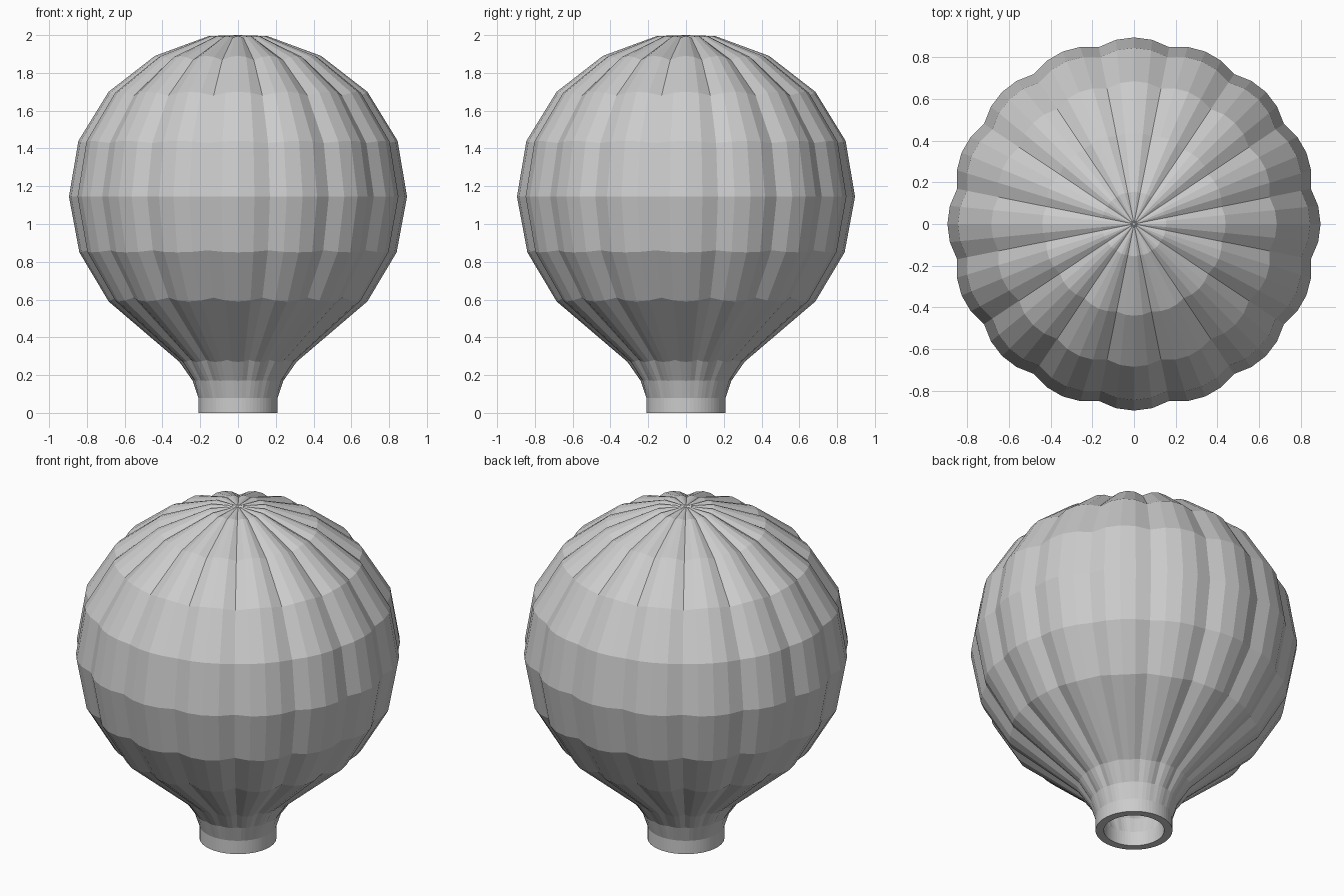
import bpy
import bmesh
import math

cube = bpy.data.objects.get("Cube")
if cube:
    bpy.data.objects.remove(cube, do_unlink=True)

# Single fabric colour
fabric = bpy.data.materials.new("grey_fabric")
fabric.use_nodes = True
grey = (0.6, 0.6, 0.6, 1)
fabric.diffuse_color = grey
fabric.node_tree.nodes["Principled BSDF"].inputs["Base Color"].default_value = grey

LOBES, STEPS = 16, 4
COUNT = LOBES * STEPS
# Crest profile: radius, height, depth of the seam between lobes
PROFILE = [(0.21, 0.0, 0.0), (0.21, 0.08, 0.0), (0.24, 0.17, 0.005),
           (0.31, 0.27, 0.014), (0.685, 0.59, 0.03), (0.84, 0.85, 0.03),
           (0.895, 1.145, 0.03), (0.845, 1.44, 0.03), (0.685, 1.70, 0.03),
           (0.44, 1.89, 0.025), (0.155, 1.995, 0.012)]


def profile_normal(i):
    """Outward direction of the profile at ring i, as (radial, vertical)."""
    r0, z0, _ = PROFILE[max(i - 1, 0)]
    r1, z1, _ = PROFILE[min(i + 1, len(PROFILE) - 1)]
    length = math.hypot(r1 - r0, z1 - z0)
    return (z1 - z0) / length, (r0 - r1) / length


# Lobed envelope, from the mouth up to the crown
bm = bmesh.new()
rings = []
for i, (radius, height, depth) in enumerate(PROFILE):
    nr, nz = profile_normal(i)
    ring = []
    for k in range(COUNT):
        angle = math.tau * k / COUNT
        t = (k % STEPS) / STEPS
        seam = depth * (2 * min(t, 1 - t)) ** 2
        r = radius - nr * seam
        ring.append(bm.verts.new((r * math.cos(angle), r * math.sin(angle),
                                  height - nz * seam)))
    rings.append(ring)

for low, high in zip(rings, rings[1:]):
    for k in range(COUNT):
        n = (k + 1) % COUNT
        bm.faces.new((low[k], low[n], high[n], high[k]))

# Crown fan
crown = bm.verts.new((0, 0, 2.0))
for k in range(COUNT):
    bm.faces.new((rings[-1][k], rings[-1][(k + 1) % COUNT], crown))

bm.normal_update()
mesh = bpy.data.meshes.new("balloon_envelope")
bm.to_mesh(mesh)
bm.free()
mesh.materials.append(fabric)
envelope = bpy.data.objects.new("balloon_envelope", mesh)
bpy.context.collection.objects.link(envelope)

# Wall thickness with an open mouth
wall = envelope.modifiers.new("wall", 'SOLIDIFY')
wall.thickness = 0.045
wall.offset = -1
